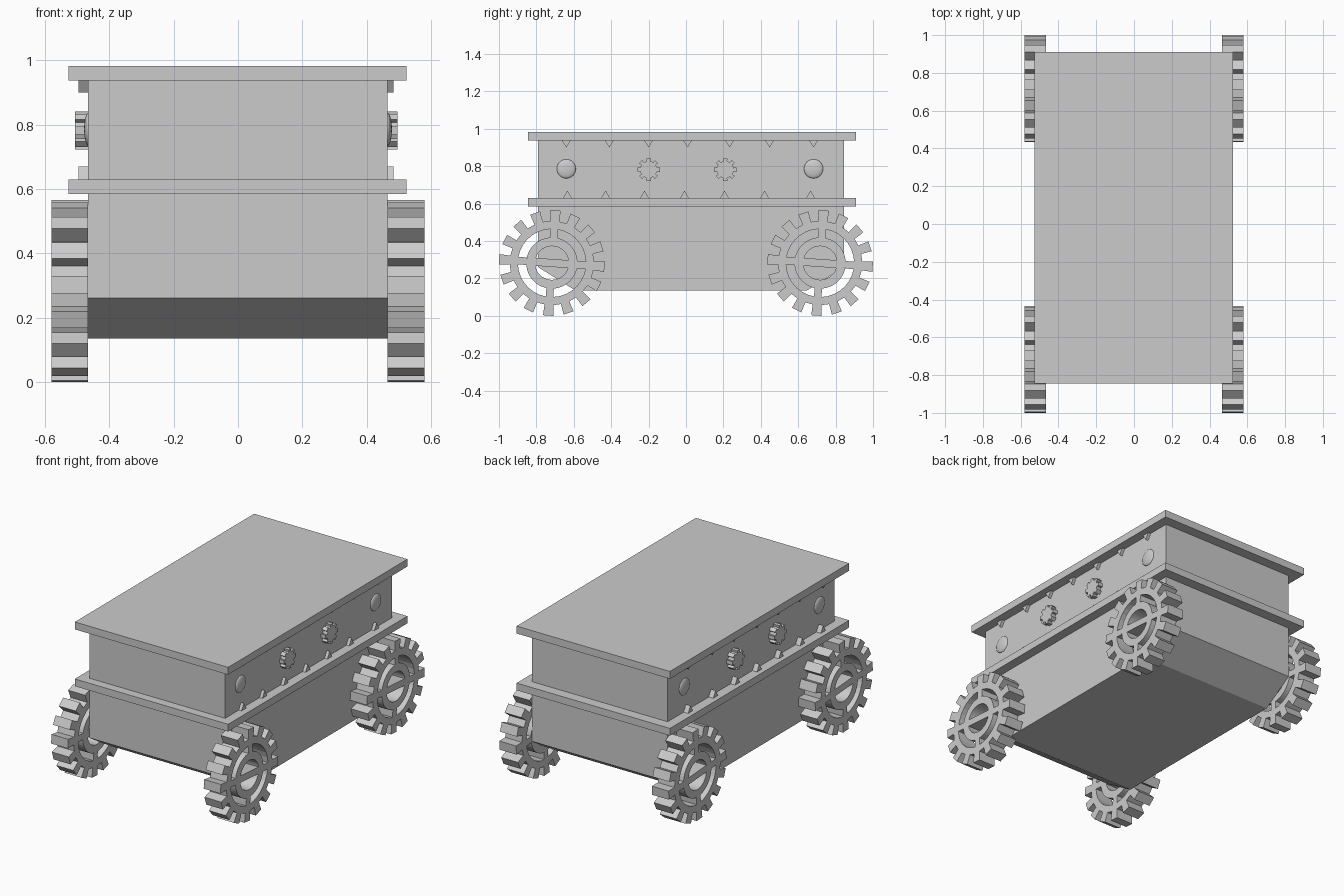
import bpy, bmesh
from math import sin, cos, pi, radians
from mathutils import Matrix

if "Cube" in bpy.data.objects:
    bpy.data.objects.remove(bpy.data.objects["Cube"])


def polar(r, a, c=(0, 0)):
    return (c[0] + r * cos(a), c[1] + r * sin(a))


def add_prism(bm, outer, x0, x1, inner=None):
    """Extrude a (y, z) profile along x; an inner loop of equal length makes a hole."""
    n = len(outer)
    loops = lambda pts: [[bm.verts.new((x, y, z)) for y, z in pts] for x in (x0, x1)]
    oa, ob = loops(outer)
    if inner:
        ia, ib = loops(inner)
    for i in range(n):
        j = (i + 1) % n
        bm.faces.new((oa[j], oa[i], ob[i], ob[j]))
        if inner:
            bm.faces.new((ia[i], ia[j], ib[j], ib[i]))
            bm.faces.new((oa[i], oa[j], ia[j], ia[i]))
            bm.faces.new((ob[j], ob[i], ib[i], ib[j]))
    if not inner:
        bm.faces.new(oa)
        bm.faces.new(ob[::-1])


def finish(bm, name):
    bmesh.ops.recalc_face_normals(bm, faces=bm.faces)
    me = bpy.data.meshes.new(name)
    bm.to_mesh(me)
    bm.free()
    ob = bpy.data.objects.new(name, me)
    bpy.context.collection.objects.link(ob)
    return ob


def prism(name, outer, x0, x1, inner=None):
    bm = bmesh.new()
    add_prism(bm, outer, x0, x1, inner)
    return finish(bm, name)


def tooth_points(n, root, tip, phase, c):
    """Gear outline, four points per tooth, plus the angles used."""
    step = 2 * pi / n
    pts, angles = [], []
    for i in range(n):
        for f, r in ((-.27, root), (-.25, tip), (.25, tip), (.27, root)):
            a = phase + (i + f) * step
            pts.append(polar(r, a, c))
            angles.append(a)
    return pts, angles


def bar(bm, r0, r1, half, ang, c, x0, x1):
    """Straight bar between two radii at an angle."""
    pts = []
    for r, w in ((r0, -half), (r1, -half), (r1, half), (r0, half)):
        pts.append((c[0] + r * cos(ang) - w * sin(ang), c[1] + r * sin(ang) + w * cos(ang)))
    add_prism(bm, pts, x0, x1)


# Body with sloped lower ends
prism("body", [(-.79, .94), (-.79, .26), (-.59, .135), (.645, .135), (.845, .26), (.845, .94)],
      -.466, .465)

# Overhanging slabs: middle ledge and lid
for name, z0, z1 in (("middle_ledge", .585, .63), ("lid", .937, .983)):
    prism(name, [(-.845, z0), (.91, z0), (.91, z1), (-.845, z1)], -.527, .524)

# Toothed wheels with spokes and a cross bar
TILT = radians(-4)
for side, x0, x1 in (("left", -.581, -.466), ("right", .465, .58)):
    for end, y in (("front", -.717), ("back", .717)):
        c = (y, .2825)
        bm = bmesh.new()
        outer, angles = tooth_points(16, .225, .283, radians(86), c)
        add_prism(bm, outer, x0, x1, [polar(.182, a, c) for a in angles])
        ring = [2 * pi * i / 48 for i in range(48)]
        add_prism(bm, [polar(.137, a, c) for a in ring], x0, x1,
                  [polar(.09, a, c) for a in ring])
        for k in range(4):
            bar(bm, .136, .183, .02, TILT + k * pi / 2, c, x0, x1)
        bar(bm, -.09, .09, .021, TILT, c, x0, x1)
        finish(bm, f"{end}_{side}_wheel")

# Side trim: pointed studs, small cogs and domes
TOP = (-.64, -.41, -.20, .008, .233, .447, .682)
LOW = (-.634, -.43, -.222, -.008, .206, .42, .666)
for side, s, stud_x, cog_x in (("left", -1, .497, .507), ("right", 1, .484, .496)):
    bm = bmesh.new()
    for ys, z, d in ((TOP, .937, -.037), (LOW, .63, .04)):
        for y in ys:
            add_prism(bm, [(y - .023, z), (y + .023, z), (y, z + d)], s * .464, s * stud_x)
    finish(bm, f"{side}_studs")
    for i, y in enumerate((-.2, .21)):
        pts, _ = tooth_points(8, .046, .061, radians(90), (y, .782))
        prism(f"{side}_cog_{i + 1}", pts, s * .464, s * cog_x)
    for i, y in enumerate((-.64, .682)):
        bm = bmesh.new()
        bmesh.ops.create_uvsphere(bm, u_segments=32, v_segments=16, radius=.051)
        bm.transform(Matrix.Translation((s * .465, y, .786)) @ Matrix.Diagonal((.27, 1, 1, 1)))
        for f in bm.faces:
            f.smooth = True
        finish(bm, f"{side}_dome_{i + 1}")
